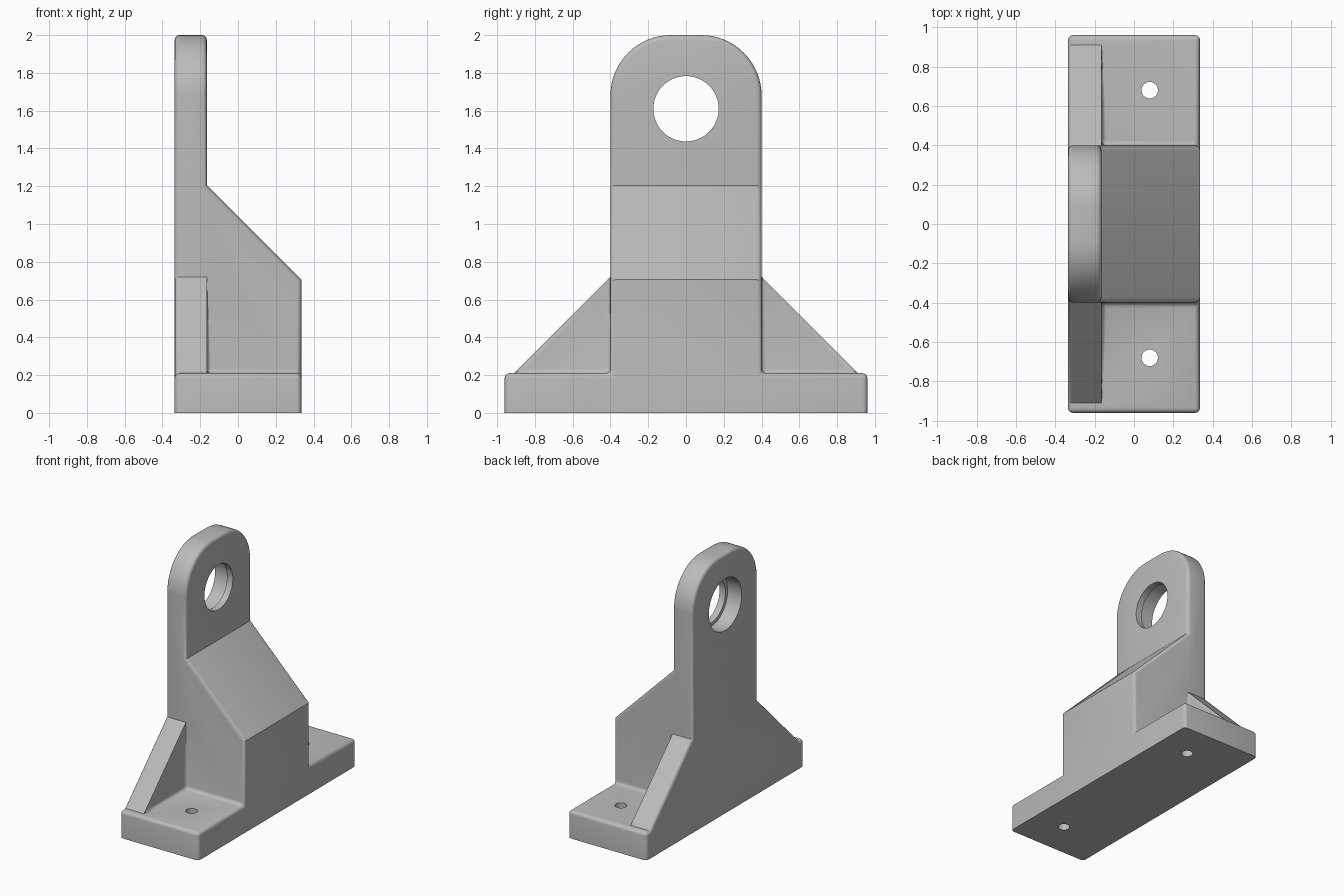
import bpy, bmesh, math
from mathutils import Vector

if "Cube" in bpy.data.objects:
    bpy.data.objects.remove(bpy.data.objects["Cube"], do_unlink=True)

grey = bpy.data.materials.new("plain grey")
grey.use_nodes = True
colour = (0.5, 0.5, 0.5, 1)
grey.diffuse_color = colour
grey.node_tree.nodes["Principled BSDF"].inputs["Base Color"].default_value = colour

BACK, FRONT, PLATE = -0.335, 0.335, -0.165   # x of back face, front face, lug face


def prism(name, points, offset):
    """Extrude a closed 3D outline along offset."""
    bm = bmesh.new()
    face = bm.faces.new([bm.verts.new(p) for p in points])
    ext = bmesh.ops.extrude_face_region(bm, geom=[face])["geom"]
    bmesh.ops.translate(bm, vec=Vector(offset),
                        verts=[v for v in ext if isinstance(v, bmesh.types.BMVert)])
    bmesh.ops.recalc_face_normals(bm, faces=bm.faces)
    mesh = bpy.data.meshes.new(name)
    bm.to_mesh(mesh)
    bm.free()
    mesh.materials.append(grey)
    obj = bpy.data.objects.new(name, mesh)
    bpy.context.collection.objects.link(obj)
    return obj


def cylinder(name, radius, start, offset, sides=64):
    """Round cutter from start along offset (x or z axis)."""
    pts = []
    for i in range(sides):
        a = math.tau * i / sides
        u, v = radius * math.cos(a), radius * math.sin(a)
        pts.append(Vector(start) + Vector((0, u, v) if offset[0] else (u, v, 0)))
    return prism(name, pts, offset)


def apply(obj, kind, **settings):
    mod = obj.modifiers.new(kind.title(), kind)
    for key, value in settings.items():
        setattr(mod, key, value)
    bpy.context.view_layer.objects.active = obj
    bpy.ops.object.modifier_apply(modifier=mod.name)


def combine(obj, tool, operation):
    apply(obj, "BOOLEAN", object=tool, operation=operation, solver="EXACT")
    bpy.data.objects.remove(tool, do_unlink=True)


def mirrored(half):
    """Mirror a half outline of (y, z) points across y = 0."""
    return half + [(-y, z) for y, z in reversed(half)]


# Foot and upright with a rounded top (foot runs low, trimmed flat later)
r = 0.32
half = [(0.96, -0.2), (0.96, 0.21), (0.4, 0.21)]
for i in range(17):
    a = math.pi / 2 * i / 16
    half.append((0.08 + r * math.cos(a), 1.68 + r * math.sin(a)))
bracket = prism("bearing_bracket", [(BACK, y, z) for y, z in mirrored(half)],
                (FRONT - BACK, 0, 0))

# Sloped shoulder in front of the lug
shoulder = [(PLATE, 1.205), (PLATE, 2.3), (0.6, 2.3), (0.6, 0.44)]
combine(bracket, prism("shoulder_cutter", [(x, -0.6, z) for x, z in shoulder], (0, 1.2, 0)),
        "DIFFERENCE")

# Side gussets along the back
gusset = mirrored([(0.91, 0.1), (0.91, 0.21), (0.38, 0.74)])
combine(bracket, prism("gussets", [(BACK, y, z) for y, z in gusset], (PLATE - BACK, 0, 0)),
        "UNION")

# Rounded edges and fillets
apply(bracket, "DECIMATE", decimate_type="DISSOLVE", angle_limit=math.radians(1))
apply(bracket, "BEVEL", width=0.025, segments=4, limit_method="ANGLE",
      angle_limit=math.radians(60), use_clamp_overlap=False)

# Flat underside
floor = [(-1, -1.2, 0), (1, -1.2, 0), (1, 1.2, 0), (-1, 1.2, 0)]
combine(bracket, prism("floor_cutter", floor, (0, 0, -0.5)), "DIFFERENCE")

# Lug bore with a wider recess from the back
combine(bracket, cylinder("bore_cutter", 0.173, (-0.6, 0, 1.61), (0.8, 0, 0)), "DIFFERENCE")
combine(bracket, cylinder("recess_cutter", 0.2, (-0.6, 0, 1.61), (0.385, 0, 0)), "DIFFERENCE")

# Bolt holes
for y in (-0.68, 0.68):
    combine(bracket, cylinder("bolt_cutter", 0.042, (0.08, y, -0.3), (0, 0, 0.8), 32),
            "DIFFERENCE")

bpy.ops.object.select_all(action="DESELECT")
bracket.select_set(True)
bpy.context.view_layer.objects.active = bracket
bpy.ops.object.shade_smooth_by_angle(angle=math.radians(30))
